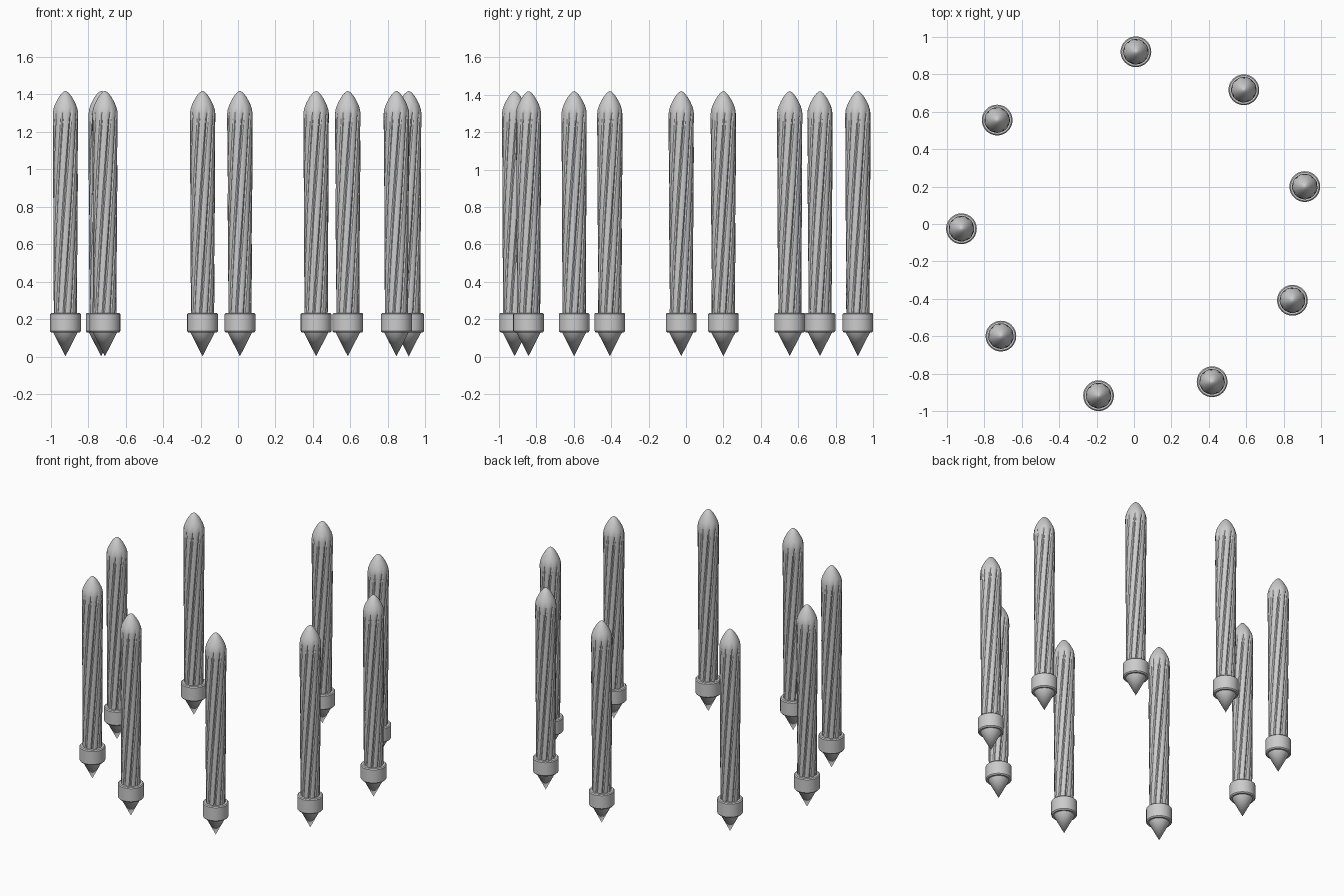
import bpy, bmesh
from math import sin, cos, pi, radians

if "Cube" in bpy.data.objects:
    bpy.data.objects.remove(bpy.data.objects["Cube"])

POSTS, STEP, START = 9, 38.4, 142.6
RING, CX, CY = 0.928, 0.007, -0.009
FLUTES, PER = 9, 6
TWIST = radians(75)


def lathe(bm, rings, n, shape=None):
    """Skin (radius, z) rings; a radius of 0 becomes a single point."""
    loops = []
    for r, z in rings:
        if r == 0:
            loops.append([bm.verts.new((0, 0, z))])
            continue
        loop = []
        for i in range(n):
            k, turn = shape(i, z) if shape else (1, 0)
            a = 2 * pi * i / n + turn
            loop.append(bm.verts.new((r * k * cos(a), r * k * sin(a), z)))
        loops.append(loop)
    for lo, hi in zip(loops, loops[1:]):
        for i in range(n):
            j = (i + 1) % n
            if len(lo) == 1:
                bm.faces.new((lo[0], hi[j], hi[i]))
            elif len(hi) == 1:
                bm.faces.new((lo[i], lo[j], hi[0]))
            else:
                bm.faces.new((lo[i], lo[j], hi[j], hi[i]))


def make_mesh(name, rings, n, shape=None):
    bm = bmesh.new()
    lathe(bm, rings, n, shape)
    bmesh.ops.recalc_face_normals(bm, faces=bm.faces)
    me = bpy.data.meshes.new(name)
    bm.to_mesh(me)
    bm.free()
    return me


def flute(i, z):
    """Narrow grooves that twist upward and fade out at the tip."""
    fade = max(0, min(1, (1.335 - z) / 0.06))
    depth = 0.13 if i % PER == 0 else 0.03 if i % PER in (1, PER - 1) else 0
    return 1 - depth * fade, TWIST * (z - 0.2) / 1.1


# Fluted shaft with a pointed dome
shaft_rings = [(0.062 + 0.006 * t / 20, 0.2 + 1.07 * t / 20) for t in range(21)]
shaft_rings += [(0.068, 1.30), (0.065, 1.32), (0.058, 1.342), (0.047, 1.365),
                (0.034, 1.388), (0.020, 1.406), (0.008, 1.416), (0, 1.419)]
shaft = make_mesh("fluted_shaft", [(0, 0.2)] + shaft_rings, FLUTES * PER, flute)

# Collar with softened rims, and ground spike
collar = make_mesh("collar", [(0, 0.13), (0.076, 0.13), (0.082, 0.137), (0.082, 0.228),
                              (0.076, 0.234), (0.055, 0.234), (0, 0.234)], 40)
spike = make_mesh("ground_spike", [(0, 0.003), (0.066, 0.132), (0, 0.14)], 32)

# Ring of posts
for p in range(POSTS):
    a = radians(START + STEP * p)
    for me in (shaft, collar, spike):
        ob = bpy.data.objects.new(f"{me.name}_{p + 1}", me)
        ob.location = (CX + RING * cos(a), CY + RING * sin(a), 0)
        ob.rotation_euler.z = a
        bpy.context.collection.objects.link(ob)
        bpy.ops.object.select_all(action='DESELECT')
        ob.select_set(True)
        bpy.context.view_layer.objects.active = ob
        if p == 0:
            bpy.ops.object.shade_smooth_by_angle(angle=radians(30))
